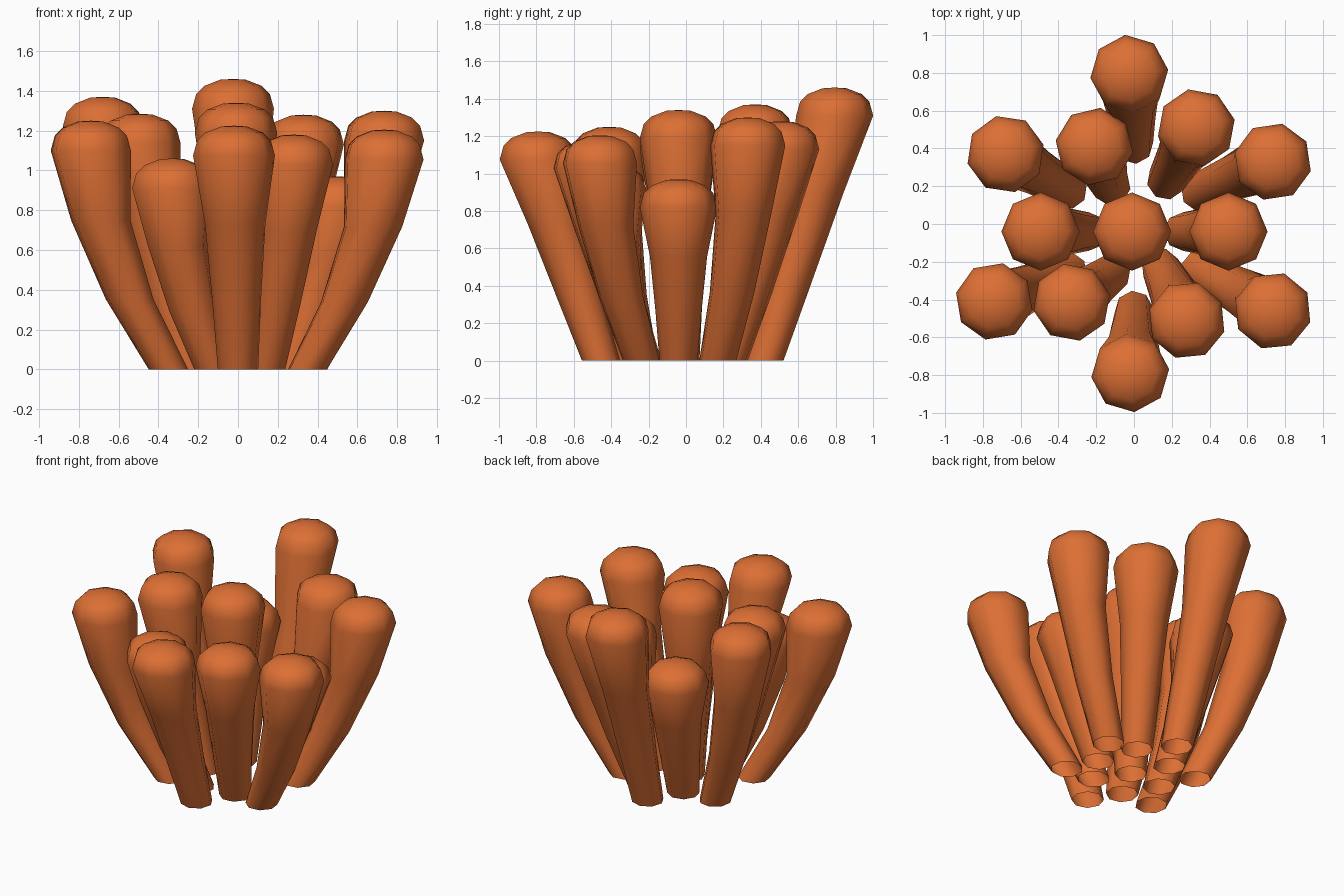
import bpy, bmesh, math

if "Cube" in bpy.data.objects:
    bpy.data.objects.remove(bpy.data.objects["Cube"])

orange = bpy.data.materials.new("orange")
orange.diffuse_color = (0.72, 0.16, 0.035, 1)
orange.use_nodes = True
orange.node_tree.nodes["Principled BSDF"].inputs["Base Color"].default_value = orange.diffuse_color

SIDES = 8
CAP = 0.15  # height of the rounded tip above the widest ring


def make_tube(name, base, top, height, turn, bend):
    """Club-shaped tube, open at the bottom, curving from base to a domed tip."""
    bm = bmesh.new()
    rim = height - CAP
    # stem rings (path share, radius), then dome rings
    rings = []
    for s, r in ((0, 0.102), (0.32, 0.123), (0.68, 0.153), (1, 0.207)):
        f = 1 - (1 - s) ** bend
        rings.append((f, s * rim, r))
    rings += [(1, height - 0.075, 0.186), (1, height - 0.035, 0.145),
              (1, height - 0.004, 0.065)]
    loops = []
    for f, z, r in rings:
        cx = base[0] + (top[0] - base[0]) * f
        cy = base[1] + (top[1] - base[1]) * f
        loop = []
        for i in range(SIDES):
            a = math.radians(turn) + math.tau * i / SIDES
            loop.append(bm.verts.new((cx + r * math.cos(a), cy + r * math.sin(a), z)))
        loops.append(loop)
    for lo, hi in zip(loops, loops[1:]):
        for i in range(SIDES):
            j = (i + 1) % SIDES
            bm.faces.new((lo[i], lo[j], hi[j], hi[i]))
    tip = bm.verts.new((top[0], top[1], height))
    for i in range(SIDES):
        bm.faces.new((loops[-1][i], loops[-1][(i + 1) % SIDES], tip))
    for face in bm.faces:
        face.smooth = True
    mesh = bpy.data.meshes.new(name)
    bm.to_mesh(mesh)
    bm.free()
    mesh.materials.append(orange)
    bpy.context.collection.objects.link(bpy.data.objects.new(name, mesh))


# name, base centre, tip centre, height, turn in degrees, bend
TUBES = [
    ("centre_tube", (0, -0.03), (-0.01, -0.04), 1.34, 0, 1.0),
    ("back_tube", (0, 0.42), (-0.025, 0.795), 1.46, 6, 1.1),
    ("front_tube", (0, -0.455), (-0.02, -0.79), 1.225, 6, 1.1),
    ("left_tube", (-0.24, -0.04), (-0.495, -0.04), 1.285, 0, 1.4),
    ("right_tube", (0.26, -0.04), (0.5, -0.04), 0.97, 0, 1.4),
    ("back_right_outer_tube", (0.35, 0.17), (0.735, 0.33), 1.30, 31, 1.7),
    ("back_left_outer_tube", (-0.35, 0.18), (-0.68, 0.37), 1.37, 14, 1.7),
    ("front_right_outer_tube", (0.35, -0.24), (0.735, -0.46), 1.205, 28, 1.7),
    ("front_left_outer_tube", (-0.35, -0.25), (-0.74, -0.41), 1.25, 32, 1.8),
    ("back_right_inner_tube", (0.17, 0.23), (0.33, 0.51), 1.28, 12, 1.3),
    ("back_left_inner_tube", (-0.12, 0.20), (-0.21, 0.41), 1.02, 36, 1.4),
    ("front_right_inner_tube", (0.14, -0.23), (0.28, -0.51), 1.18, 28, 1.35),
    ("front_left_inner_tube", (-0.12, -0.26), (-0.33, -0.415), 1.06, 12, 1.8),
]
for tube in TUBES:
    make_tube(*tube)
